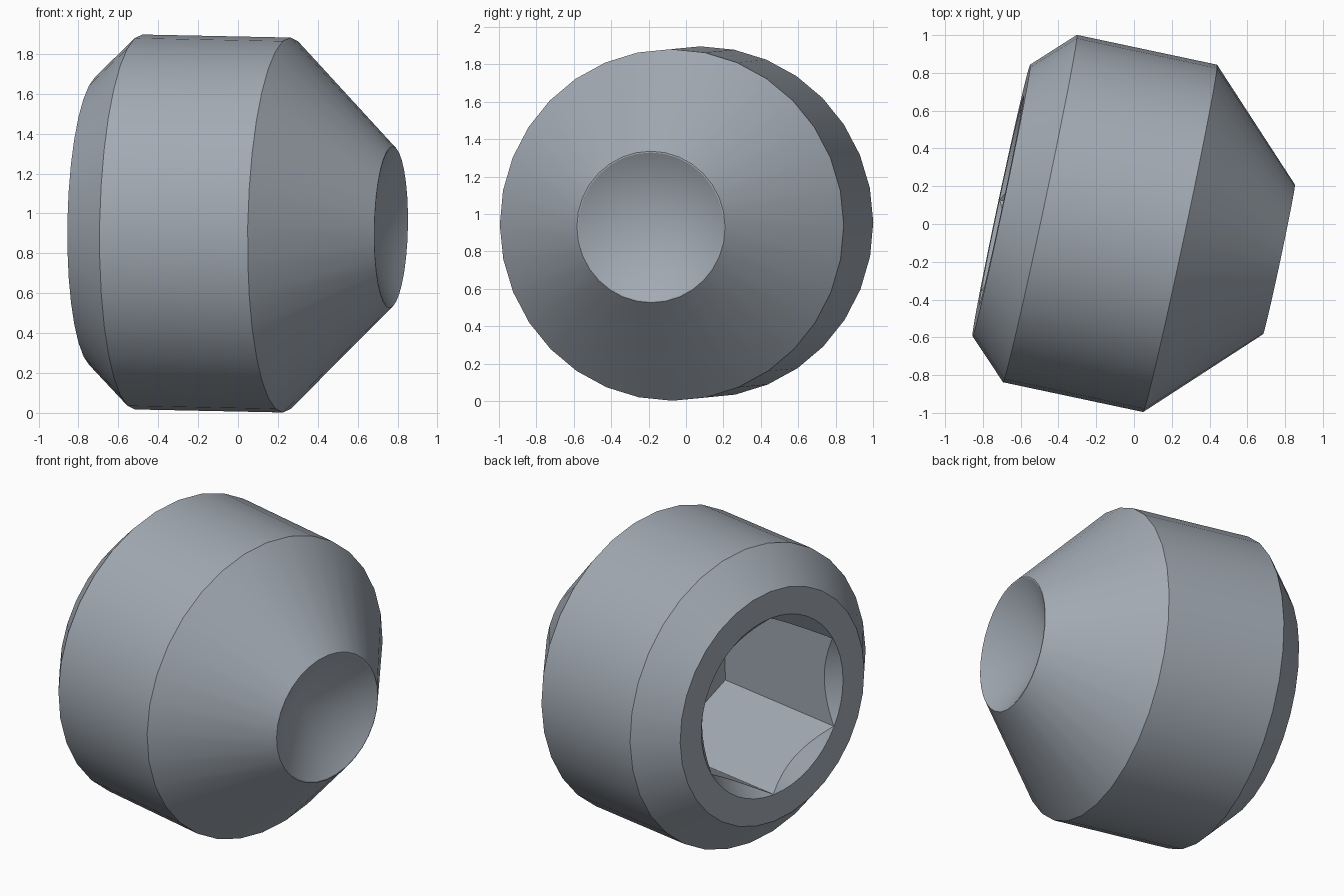
import bpy, bmesh, math
from mathutils import Matrix, Vector

if "Cube" in bpy.data.objects:
    bpy.data.objects.remove(bpy.data.objects["Cube"])

SIDES = 32
steel = bpy.data.materials.new("blue grey steel")
steel.diffuse_color = (0.36, 0.40, 0.45, 1)
steel.use_nodes = True
steel.node_tree.nodes["Principled BSDF"].inputs["Base Color"].default_value = steel.diffuse_color

# Placement: local z runs along the screw axis, local x stays upright
axis = Vector((0.978, -0.208, -0.02)).normalized()
upright = (Vector((0, 0, 1)) - axis * axis.z).normalized()
side = axis.cross(upright)
place = Matrix((upright, side, axis)).transposed().to_4x4()
place.translation = (-0.005, -0.023, 0.947)


def lathe(name, profile, sides):
    """Closed solid of revolution from (radius, height) points."""
    bm = bmesh.new()
    rings = []
    for r, h in profile:
        n = 1 if r == 0 else sides
        rings.append([bm.verts.new((r * math.cos(2 * math.pi * i / sides),
                                    r * math.sin(2 * math.pi * i / sides), h))
                      for i in range(n)])
    for a, b in zip(rings, rings[1:]):
        for i in range(sides):
            j = (i + 1) % sides
            if len(b) == 1:
                bm.faces.new((a[i], a[j], b[0]))
            else:
                bm.faces.new((a[i], a[j], b[j], b[i]))
    # flat caps on ends that do not come to a point
    for ring in (rings[0], rings[-1]):
        if len(ring) > 1:
            bm.faces.new(ring)
    bmesh.ops.recalc_face_normals(bm, faces=bm.faces)
    mesh = bpy.data.meshes.new(name)
    bm.to_mesh(mesh)
    bm.free()
    mesh.materials.append(steel)
    ob = bpy.data.objects.new(name, mesh)
    bpy.context.collection.objects.link(ob)
    ob.matrix_world = place
    return ob


# Body: bevelled socket end, barrel, tapered nose, thin rim, conical cup
body = lathe("set_screw_body", [(0.735, -0.713), (0.94, -0.504), (0.94, 0.255),
                                (0.405, 0.79), (0.398, 0.79), (0, 0.565)], SIDES)

# Cutters: hexagonal socket and its 45 degree countersink
hexagon = lathe("socket_cutter", [(0.563, -0.9), (0.563, 0.217)], 6)
sink = lathe("countersink_cutter", [(0.665, -0.813), (0.265, -0.413)], 48)

bpy.context.view_layer.update()
bpy.context.view_layer.objects.active = body
body.select_set(True)
for cutter in (hexagon, sink):
    cutter.hide_render = True
    cut = body.modifiers.new("cut", 'BOOLEAN')
    cut.operation = 'DIFFERENCE'
    cut.solver = 'EXACT'
    cut.object = cutter
    bpy.ops.object.modifier_apply(modifier=cut.name)
for cutter in (hexagon, sink):
    bpy.data.objects.remove(cutter)

bpy.ops.object.select_all(action='DESELECT')
body.select_set(True)
bpy.ops.object.shade_smooth_by_angle(angle=math.radians(25))
